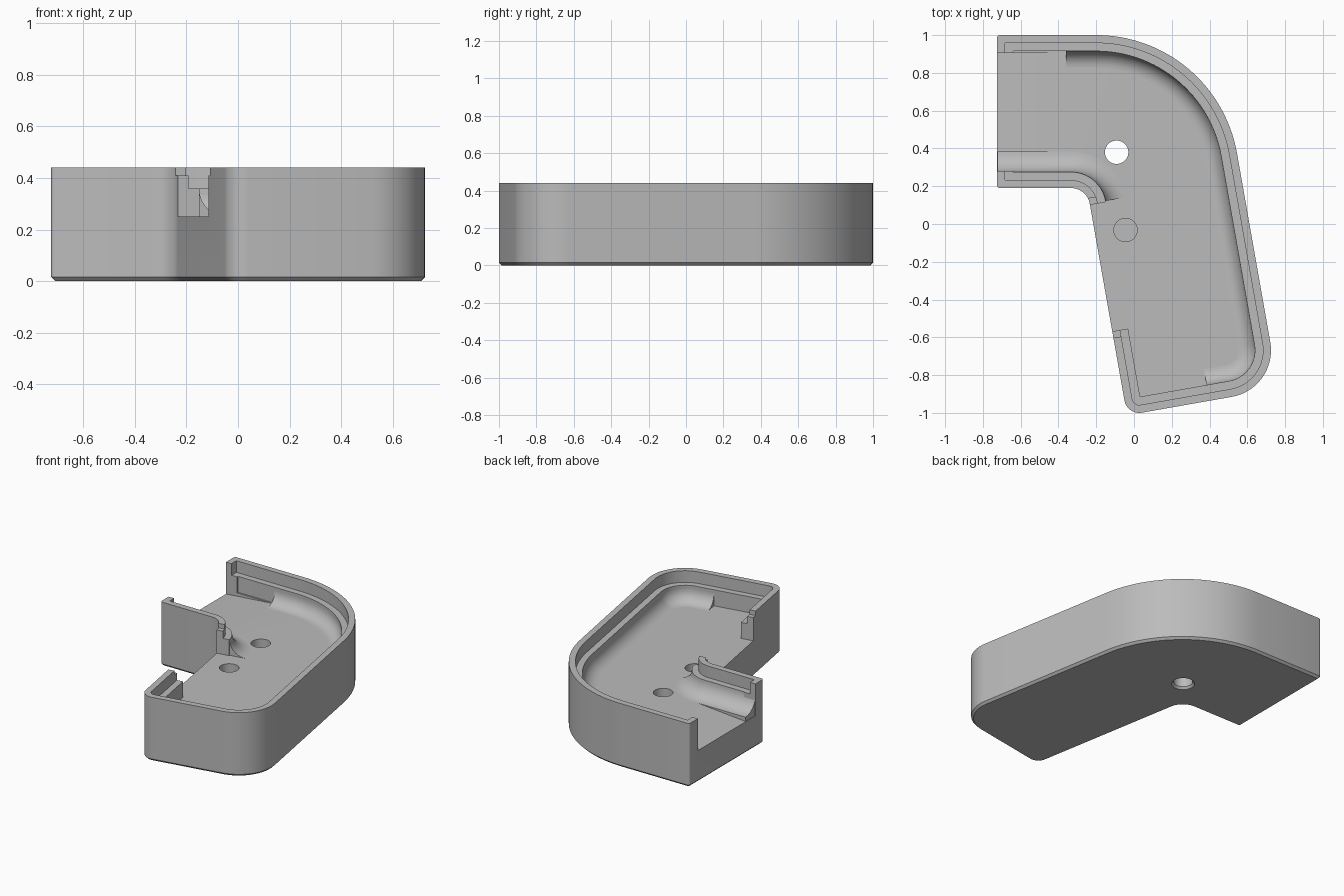
import bpy, bmesh, math
from mathutils import Vector, Matrix

if "Cube" in bpy.data.objects:
    bpy.data.objects.remove(bpy.data.objects["Cube"])

TILT = math.radians(10)
FLOOR, LEDGE, TOP = 0.25, 0.36, 0.44
WALL, LIP = 0.085, 0.042

grey = bpy.data.materials.new("plain_grey")
grey.use_nodes = True
grey.diffuse_color = (0.5, 0.5, 0.5, 1)
grey.node_tree.nodes["Principled BSDF"].inputs["Base Color"].default_value = (0.5, 0.5, 0.5, 1)


def leg(u, v):
    """Point in the tilted frame of the leg."""
    return Matrix.Rotation(TILT, 2) @ Vector((u, v))


# Outline corners, clockwise: point, radius, arc segments
CORNERS = [
    (Vector((-0.725, 1)), 0.015, 4),
    (Vector((0.435, 1)), 0.757, 32),
    (leg(0.602, -0.991), 0.25, 16),
    (leg(-0.212, -0.991), 0.08, 8),
    (Vector((-0.249, 0.19)), 0.1, 14),
    (Vector((-0.725, 0.19)), 0.015, 4),
]


def corner_arc(i, inset):
    """Rounded corner i of the outline, moved inwards."""
    p, r, steps = CORNERS[i]
    e1 = (p - CORNERS[i - 1][0]).normalized()
    e2 = (CORNERS[(i + 1) % len(CORNERS)][0] - p).normalized()
    n1, n2 = Vector((e1.y, -e1.x)), Vector((e2.y, -e2.x))
    p = p + (n1 + n2) * inset / (1 + n1.dot(n2))
    side = 1 if e1.x * e2.y - e1.y * e2.x < 0 else -1
    r = max(r - side * inset, 0.002)
    turn = math.acos(e1.dot(e2))
    center = p - e1 * r * math.tan(turn / 2) + n1 * side * r
    return [center - Matrix.Rotation(-side * turn * k / steps, 2) @ n1 * side * r
            for k in range(steps + 1)]


def outline(inset):
    return [q for i in range(len(CORNERS)) for q in corner_arc(i, inset)]


def make(name, bm):
    bmesh.ops.recalc_face_normals(bm, faces=bm.faces)
    mesh = bpy.data.meshes.new(name)
    bm.to_mesh(mesh)
    bm.free()
    mesh.materials.append(grey)
    obj = bpy.data.objects.new(name, mesh)
    bpy.context.collection.objects.link(obj)
    return obj


def loft(name, rings):
    """Closed rings joined in order, with a cap on each end."""
    bm = bmesh.new()
    rows = [[bm.verts.new(p) for p in ring] for ring in rings]
    for a, b in zip(rows, rows[1:]):
        for k in range(len(a)):
            j = (k + 1) % len(a)
            bm.faces.new((a[k], a[j], b[j], b[k]))
    bm.faces.new(rows[0])
    bm.faces.new(rows[-1])
    return make(name, bm)


def prism(name, pts, z0, z1):
    return loft(name, [[(p[0], p[1], z) for p in pts] for z in (z0, z1)])


def leg_box(name, u0, u1, v0, v1, z0):
    return prism(name, [leg(u0, v0), leg(u1, v0), leg(u1, v1), leg(u0, v1)], z0, 0.7)


def disc(x, y, z, r, n=40):
    return [(x + r * math.cos(2 * math.pi * k / n), y + r * math.sin(2 * math.pi * k / n), z)
            for k in range(n)]


def cut(obj, cutter):
    mod = obj.modifiers.new("cut", 'BOOLEAN')
    mod.operation, mod.solver, mod.object = 'DIFFERENCE', 'EXACT', cutter
    bpy.context.view_layer.objects.active = obj
    bpy.ops.object.modifier_apply(modifier=mod.name)
    bpy.data.objects.remove(cutter)


def smooth(obj):
    bpy.ops.object.select_all(action='DESELECT')
    obj.select_set(True)
    bpy.context.view_layer.objects.active = obj
    bpy.ops.object.shade_smooth_by_angle(angle=math.radians(25))


# Tray: chamfered base, outer wall, stepped rim and floor
profile = [(0.015, 0), (0, 0.015), (0, TOP), (LIP, TOP), (LIP, LEDGE), (WALL, LEDGE), (WALL, FLOOR)]
tray = loft("tray_shell", [[(q.x, q.y, z) for q in outline(d)] for d, z in profile])

# End opening with a gently sloping sill
sill = [(-0.36, FLOOR), (-0.8, 0.214), (-0.8, 0.7), (-0.36, 0.7)]
cut(tray, loft("end_opening", [[(x, y, z) for x, z in sill] for y in (0.28, 0.905)]))

# Side opening of the leg, with small notches in the lip beside it
cut(tray, leg_box("side_opening", -0.3, -0.11, -0.54, 0.14, FLOOR))
cut(tray, leg_box("upper_notch", -0.3, -0.168, 0.1, 0.175, 0.41))
cut(tray, leg_box("lower_notch", -0.3, -0.168, -0.575, -0.5, 0.41))

# Through hole flared at the underside, and a blind hole
x, y = -0.092, 0.38
cut(tray, loft("through_hole", [disc(x, y, -0.02, 0.09), disc(x, y, 0.015, 0.062),
                                disc(x, y, 0.4, 0.062)]))
x, y = -0.045, -0.032
cut(tray, loft("blind_hole", [disc(x, y, 0.1, 0.062), disc(x, y, 0.4, 0.062)]))
smooth(tray)


def cove(name, radius, path):
    """Concave fillet between wall and floor, swept along path(inset)."""
    section = [(WALL - 0.02, 0.2), (WALL - 0.02, FLOOR + radius - 0.002)]
    for k in range(11):
        a = math.pi / 2 * k / 10
        section.append((WALL + radius * (1 - math.cos(a)), FLOOR + radius * (1 - math.sin(a))))
    section.append((WALL + radius, 0.2))
    tracks = [[(q.x, q.y, z) for q in path(d)] for d, z in section]
    smooth(loft(name, list(zip(*tracks))))


# Long cove round the outer bend and the lower corner
cove("outer_cove", 0.085, lambda d: [Vector((-0.36, 1 - d))] + corner_arc(1, d)
     + corner_arc(2, d) + [leg(0.23, -0.991 + d)])

# Cove along the inner bend
cove("inner_cove", 0.109, lambda d: corner_arc(4, d) + [Vector((-0.722, 0.19 + d))])
